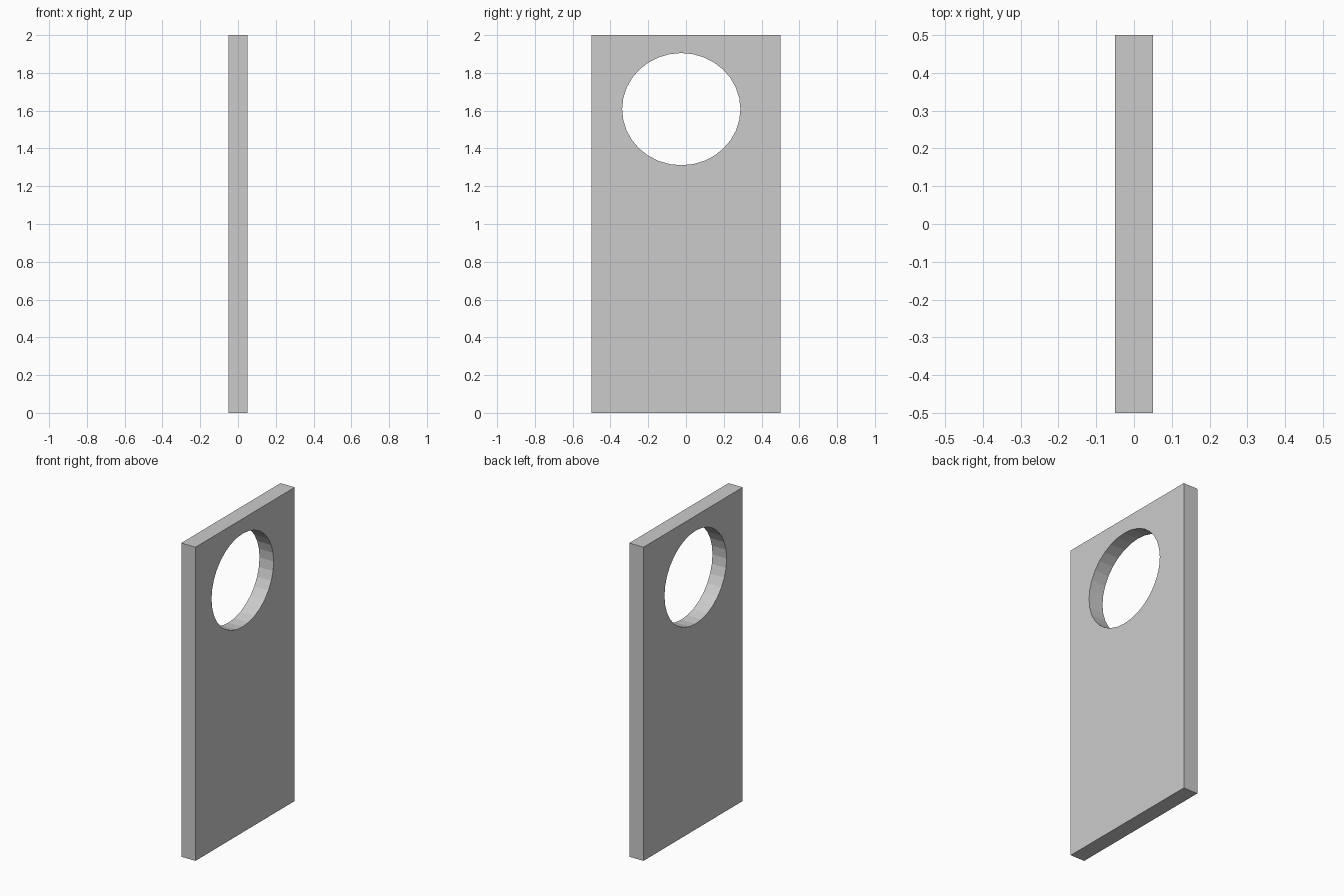
import bpy
import math

if "Cube" in bpy.data.objects:
    bpy.data.objects.remove(bpy.data.objects["Cube"])


def finish(obj, name):
    obj.name = name
    bpy.ops.object.transform_apply(location=True, rotation=True, scale=True)
    return obj


# Upright slab
bpy.ops.mesh.primitive_cube_add(size=1, location=(0, 0, 1))
panel = bpy.context.object
panel.scale = (0.1, 1, 2)
finish(panel, "panel")

# Slightly oval cutter for the window, running along x
bpy.ops.mesh.primitive_cylinder_add(vertices=32, radius=1, depth=0.4,
                                    location=(0, -0.025, 1.608),
                                    rotation=(0, math.pi / 2, 0))
cutter = bpy.context.object
cutter.scale = (0.297, 0.313, 1)
finish(cutter, "window_cutter")
cutter.hide_render = True

# Cut the window through the slab
cut = panel.modifiers.new("window", 'BOOLEAN')
cut.operation = 'DIFFERENCE'
cut.solver = 'EXACT'
cut.object = cutter
bpy.context.view_layer.objects.active = panel
bpy.ops.object.modifier_apply(modifier=cut.name)
bpy.data.objects.remove(cutter)
